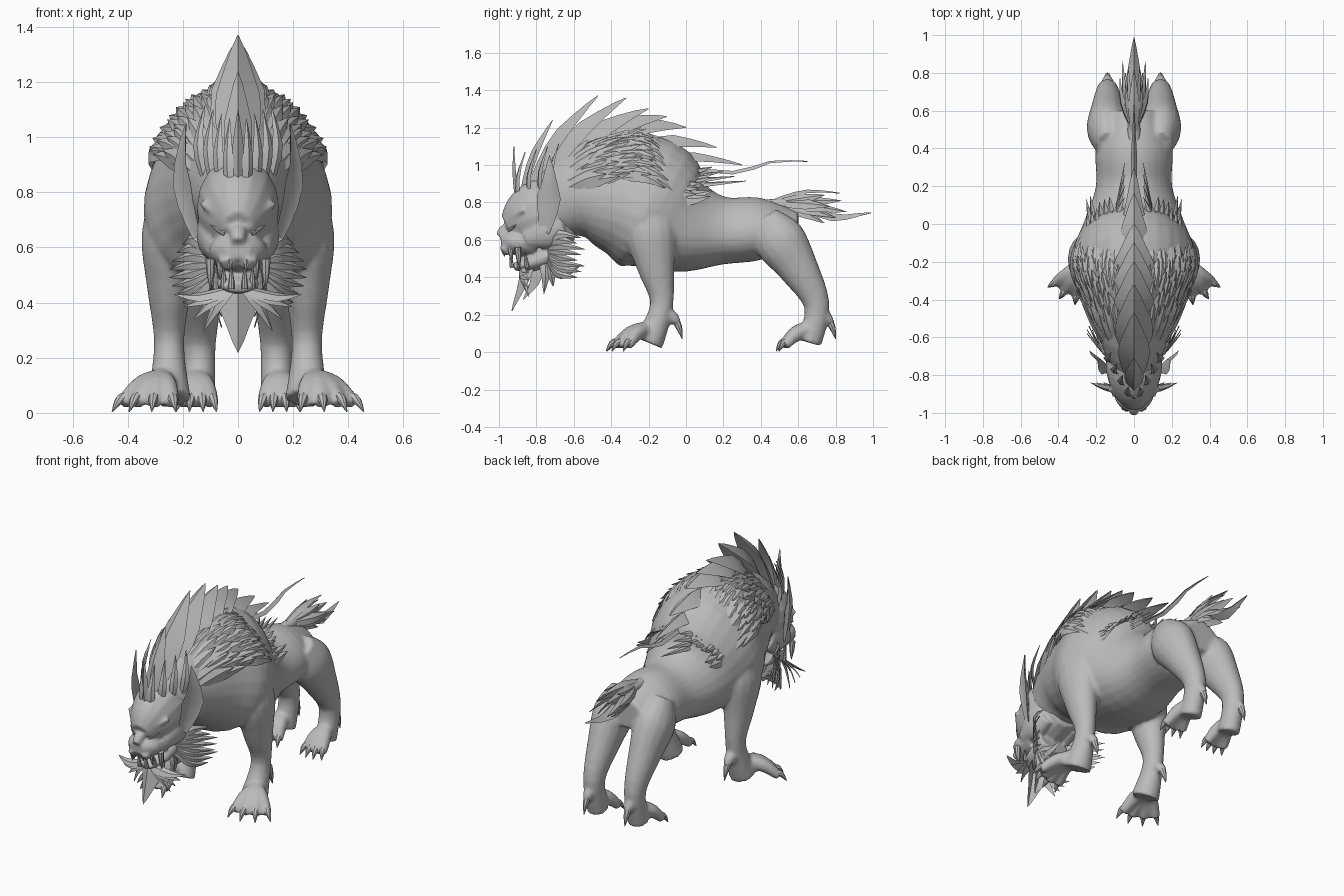
import bpy, bmesh
from math import sin, cos, radians, tau
from mathutils import Vector

if "Cube" in bpy.data.objects:
    bpy.data.objects.remove(bpy.data.objects["Cube"])

grey = bpy.data.materials.new("stone grey")
grey.use_nodes = True
grey.diffuse_color = (0.5, 0.5, 0.5, 1)
grey.node_tree.nodes["Principled BSDF"].inputs["Base Color"].default_value = grey.diffuse_color


def spline(rows, steps):
    """Smoothly resample rows of numbers, passing through every row."""
    last = len(rows) - 1
    rows = [Vector(row) for row in rows]
    result = []
    for i in range(last):
        start, end = rows[i], rows[i + 1]
        leave = (end - rows[max(i - 1, 0)]) / 2
        arrive = (rows[min(i + 2, last)] - start) / 2
        for step in range(steps):
            t = step / steps
            ease = t * t * (3 - 2 * t)
            result.append(start.lerp(end, ease) + leave * t * (1 - t) ** 2 - arrive * t * t * (1 - t))
    return result + [rows[-1]]


def skin(bm, rings):
    """Bridge equal rings of points into a closed tube."""
    loops = [[bm.verts.new(point) for point in ring] for ring in rings]
    count = len(loops[0])
    for near, far in zip(loops, loops[1:]):
        for i in range(count):
            j = (i + 1) % count
            bm.faces.new((near[i], near[j], far[j], far[i]))
    bm.faces.new(loops[0])
    bm.faces.new(loops[-1])


def tangent(points, i):
    return (points[min(i + 1, len(points) - 1)] - points[max(i - 1, 0)]).normalized()


def tube(bm, rows, deep=(1, 1), sides=16, egg=0):
    """Round tube through rows of x, y, z, radius; deep scales its depth from start to end."""
    rows = spline(rows, 4)
    points = [row.to_3d() for row in rows]
    rings = []
    for i, point in enumerate(points):
        along = tangent(points, i)
        across = (Vector((1, 0, 0)) - along * along.x).normalized()
        radius = max(rows[i][3], 0.001)
        ratio = deep[0] + (deep[1] - deep[0]) * i / (len(points) - 1)
        depth = along.cross(across) * ratio
        rings.append([point + (across * cos(a) * (1 + egg * sin(a)) + depth * sin(a)) * radius
                      for a in (tau * k / sides for k in range(sides))])
    skin(bm, rings)


def trunk(bm, x, rows, deep=(1, 1), sides=16, egg=0):
    """Tube at a constant x through rows of y, z, radius."""
    tube(bm, [(x, *row) for row in rows], deep, sides, egg)


def horn(bm, start, end, radius, bend=0, tip=0.1):
    """Tapering tube that bows upwards by bend."""
    start, end = Vector(start), Vector(end)
    middle = (start + end) / 2 + Vector((0, 0, bend))
    tube(bm, [(*start, radius), (*middle, radius * (0.75 + tip / 4)), (*end, radius * tip)], sides=8)


def blade(bm, path, width, normal, fold=0.3, base=0.5):
    """Folded leaf-shaped lock that tapers to a point."""
    points = spline(path, 6 // (len(path) - 1))
    rings = []
    for i, point in enumerate(points):
        t = i / (len(points) - 1)
        half = width * max(min(base + t, 1.6 * (1 - t), 1), 0.02)
        along = tangent(points, i)
        across = along.cross(Vector(normal)).normalized()
        rise = across.cross(along)
        ridge = point + rise * half * fold
        rings.append([point - across * half, ridge + rise * 0.002,
                      point + across * half, ridge - rise * 0.003])
    skin(bm, rings)


def mirror(bm):
    """Copy everything built so far to the other side."""
    copy = bmesh.ops.duplicate(bm, geom=bm.verts[:] + bm.edges[:] + bm.faces[:])["geom"]
    for item in copy:
        if isinstance(item, bmesh.types.BMVert):
            item.co.x *= -1


def finish(name, bm, angle=30, voxel=0):
    """Turn the mesh into an object, blending its parts if a voxel size is given."""
    bmesh.ops.recalc_face_normals(bm, faces=bm.faces[:])
    mesh = bpy.data.meshes.new(name)
    bm.to_mesh(mesh)
    bm.free()
    mesh.materials.append(grey)
    part = bpy.data.objects.new(name, mesh)
    bpy.context.collection.objects.link(part)
    bpy.ops.object.select_all(action="DESELECT")
    part.select_set(True)
    bpy.context.view_layer.objects.active = part
    if voxel:
        blend = part.modifiers.new("blend", "REMESH")
        blend.mode, blend.voxel_size, blend.use_smooth_shade = "VOXEL", voxel, True
        soften = part.modifiers.new("soften", "SMOOTH")
        soften.iterations = 6
        bpy.ops.object.shade_smooth()
    else:
        bpy.ops.object.shade_smooth_by_angle(angle=radians(angle))


# Legs, toes, ankle spurs and torso
TORSO = [(-.8, .72, .1), (-.6, .83, .19), (-.4, .84, .27), (-.2, .79, .34),
         (0, .68, .27), (.2, .65, .2), (.4, .66, .2), (.6, .66, .12)]
DEEP, EGG = (1.3, .75), .15
body, claws = bmesh.new(), bmesh.new()
trunk(body, .25, [(-.2, .85, .05), (-.19, .65, .1), (-.16, .45, .08), (-.13, .25, .055), (-.2, .05, .08)], (1.5, 1))
trunk(body, .14, [(.42, .72, .06), (.5, .6, .11), (.6, .45, .09), (.7, .25, .06), (.66, .05, .06)], (1.3, 1.1))
for hub, first, step, reach in (((.28, -.22, .12), -15, 24, .21), ((.15, .65, .12), -25, 17, .17)):
    hub = Vector(hub)
    for toe in range(4):
        turn = radians(first + step * toe)
        way = Vector((sin(turn), -cos(turn), 0)) * reach
        drop = Vector((0, 0, -.115))
        horn(body, hub, hub + way * .8 + drop * .75, .045, .02, .6)
        horn(claws, hub + way * .7 + drop * .55, hub + way + drop, .022, .015)
for x, y in ((.25, -.1), (.14, .72)):
    horn(body, (x, y, .2), (x, y + .06, .15), .04, .01, .5)
    horn(claws, (x, y + .05, .16), (x, y + .08, .07), .02, .01)
mirror(body)
mirror(claws)
trunk(body, 0, TORSO, DEEP, 28, EGG)
finish("body", body, voxel=.011)
finish("claws", claws)

# Head: cheeks, brows and lips, then skull, muzzle, jaw and nose
head = bmesh.new()
trunk(head, .09, [(-.66, .68, .05), (-.76, .64, .06), (-.86, .6, .03)], (1.7, 1.4))
horn(head, (.03, -.95, .67), (.13, -.87, .76), .022, .01, .6)
horn(head, (.03, -.94, .54), (.05, -.98, .57), .035, 0, .7)
mirror(head)
trunk(head, 0, [(-.6, .75, .12), (-.75, .74, .15), (-.87, .7, .12), (-.95, .66, .06)], (1.3, 1.3))
trunk(head, 0, [(-.8, .58, .11), (-.93, .59, .1), (-.99, .59, .045)], (.65, .7))
trunk(head, 0, [(-.7, .53, .1), (-.82, .48, .09), (-.92, .455, .05)], (.7, .4))
horn(head, (0, -.94, .66), (0, -1, .62), .035, .01, .7)
finish("head", head, voxel=.008)

# Eyes, upper fangs and lower teeth
eyes, teeth = bmesh.new(), bmesh.new()
horn(eyes, (.045, -.945, .65), (.1, -.91, .68), .012)
for i in range(3):
    x, y = .03 + .035 * i, -.98 + .04 * i
    horn(teeth, (x, y, .56), (x, y + .01, .51 - .03 * i), .012 + .003 * i)
    horn(teeth, (x * .8, y + .05, .45), (x * .8, y + .04, .53), .012)
mirror(eyes)
mirror(teeth)
finish("eyes", eyes)
finish("teeth", teeth)

# Ears, cupped towards the outside
ears = bmesh.new()
blade(ears, [(.15, -.76, .64), (.19, -.74, .76), (.21, -.73, .9), (.19, -.73, 1.05)], .09, (1, -.5, 0), -.45, .35)
mirror(ears)
finish("ears", ears, 70)

# Overlapping locks lying on the shoulders and streaming back
SHELL = spline(TORSO, 8)


def on_torso(y, angle, lift):
    """Point above the torso skin, angle measured down from the spine."""
    i = min(range(len(SHELL)), key=lambda k: abs(SHELL[k][0] - min(y, 0)))
    _, z, radius = SHELL[i]
    depth = radius * (DEEP[0] + (DEEP[1] - DEEP[0]) * i / len(SHELL))
    half = radius * (1 - EGG * cos(angle))
    return sin(angle) * (half + lift), y, z + cos(angle) * (depth + lift)


locks = bmesh.new()
for row in range(10):
    for column in range(8):
        angle = radians(12 + (9 - row / 4) * column + 4 * (row % 2))
        y = -.66 + .06 * row + .01 * ((column * 5 + row * 3) % 4)
        length = .18 + .025 * ((column * 3 + row) % 4)
        path = [on_torso(y + length * t, angle * (1 - t / 20), .045 * t - .005) for t in (0, .5, 1)]
        blade(locks, path, .045, (sin(angle), 0, cos(angle)))
mirror(locks)
finish("shoulder_mane", locks)

# Brow spikes and trailing strands beside the crest, then the crest itself
crest = bmesh.new()
for i in range(4):
    x, y, z = .03 + .03 * i, -.9 + .06 * i, .8 + .015 * i
    blade(crest, [(x, y, z), (x * 1.2, y, z + .13), (x, y + .04, z + .27)], .027, (.5, -.8, .2))
for i in range(4):
    z = 1 - .025 * i
    blade(crest, [(.09, -.1, z), (.09, .04, z - .03), (.05, .14 + .06 * i, z - .01)], .03, (.7, 0, .7))
mirror(crest)
CREST = [(-.9, .8, -.92, 1.1, .025), (-.8, .9, -.47, 1.37, .1), (-.6, 1, -.2, 1.3, .13),
         (-.4, 1.1, 0, 1.2, .13), (-.2, 1, .3, 1, .07)]
for root_y, root_z, tip_y, tip_z, width in spline(CREST, 2):
    middle = (0, (root_y + tip_y) / 2, (root_z + tip_z) / 2 + .02)
    blade(crest, [(0, root_y, root_z), middle, (0, tip_y, tip_z)], width, (0, -.6, .8), .8)
blade(crest, [(0, -.2, 1), (0, .25, .95), (0, .45, 1.01), (0, .65, 1.02)], .02, (0, 0, 1), 1)
finish("crest", crest)

# Cheek ruff, whiskers and throat tufts, then the pointed beard
beard = bmesh.new()
for i in range(8):
    z = .4 + .03 * i
    tip = (.2 + .05 * sin(i * .45), -.58 + .02 * (i % 3), z)
    blade(beard, [(.08, -.74, .5 + .01 * i), (.16, -.68, z + .02), tip], .03, (.5, -.8, .2))
for i in range(4):
    x, z = .23 - .035 * i, .43 - .045 * i
    blade(beard, [(.02, -.88, .45), (x * .6, -.87, .42 - .01 * i), (x, -.84, z)], .03, (0, -.7, .7))
for i in range(5):
    y = -.76 + .05 * i
    blade(beard, [(.06, -.76, .5), (.08, y / 2 - .37, .43), (.06, y, .31 + .04 * i)], .035, (1, 0, 0))
mirror(beard)
for y, z in ((-.8, .22), (-.74, .28)):
    blade(beard, [(0, y, .48), (0, y - .05, .36), (0, y - .13, z)], .075, (0, -1, -.3), .8, .7)
finish("beard", beard)

# Tail with its feathered tuft
tail, tuft = bmesh.new(), bmesh.new()
trunk(tail, 0, [(.38, .77, .04), (.55, .79, .03), (.72, .765, .01)])
finish("tail", tail)
for i in range(6):
    x, y, z = .03 + .015 * (i % 4), .74 + .06 * ((i * 2) % 5) / 2, .69 + .03 * i
    blade(tuft, [(.005, .5, .8), (x * .8, y / 2 + .26, z / 2 + .4), (x, y, z)], .038, (1, 0, .5))
mirror(tuft)
blade(tuft, [(0, .6, .78), (0, .78, .7), (0, .99, .745)], .05, (0, 0, 1), 1)
blade(tuft, [(0, .48, .81), (0, .65, .85), (0, .82, .85)], .035, (0, 0, 1), .6)
finish("tail_tuft", tuft)
